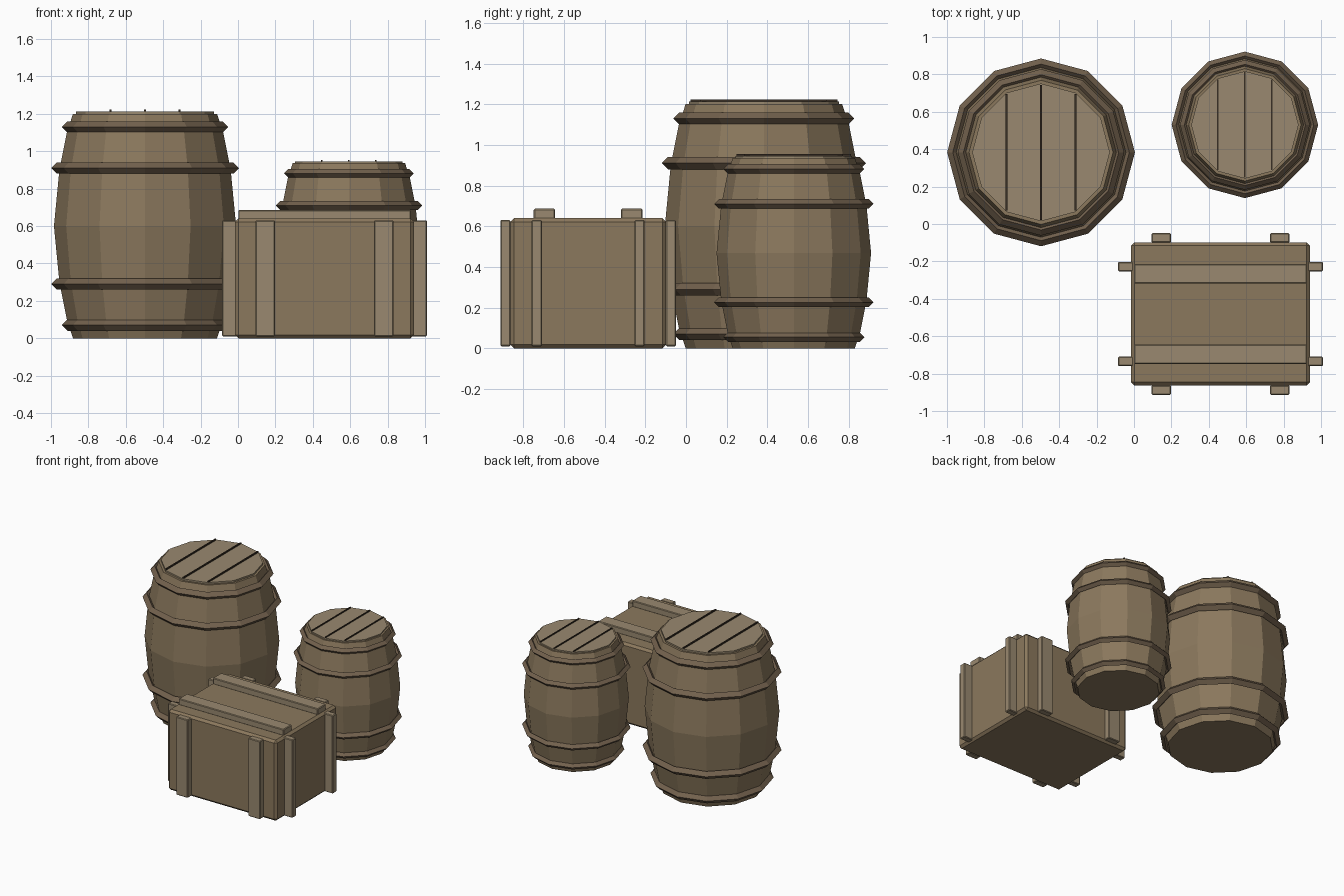
import bpy, bmesh
from math import cos, sin, tau, sqrt

if "Cube" in bpy.data.objects:
    bpy.data.objects.remove(bpy.data.objects["Cube"])

SIDES = 12


def material(name, rgb):
    m = bpy.data.materials.new(name)
    m.diffuse_color = (*rgb, 1)
    m.use_nodes = True
    m.node_tree.nodes["Principled BSDF"].inputs["Base Color"].default_value = m.diffuse_color
    return m


WOOD = material("wood", (0.26, 0.19, 0.11))
PALE = material("pale_wood", (0.32, 0.25, 0.16))
HOOP = material("hoop_brown", (0.17, 0.12, 0.075))
DARK = material("seam_dark", (0.04, 0.028, 0.018))


def finish(bm, name, mat, loc, scale=1.0):
    bmesh.ops.recalc_face_normals(bm, faces=bm.faces)
    me = bpy.data.meshes.new(name)
    bm.to_mesh(me)
    bm.free()
    me.materials.append(mat)
    ob = bpy.data.objects.new(name, me)
    ob.location = loc
    ob.scale = (scale,) * 3
    bpy.context.collection.objects.link(ob)
    return ob


def lathe(name, profile, mat, loc, scale, ring=False):
    """Spin (radius, z) points; a ring closes on itself, otherwise ends are capped."""
    bm = bmesh.new()
    rows = [[bm.verts.new((r * cos(tau * i / SIDES), r * sin(tau * i / SIDES), z))
             for i in range(SIDES)] for r, z in profile]
    pairs = list(zip(rows, rows[1:]))
    if ring:
        pairs.append((rows[-1], rows[0]))
    else:
        bm.faces.new(rows[0])
        bm.faces.new(rows[-1])
    for a, b in pairs:
        for i in range(SIDES):
            j = (i + 1) % SIDES
            bm.faces.new((a[i], a[j], b[j], b[i]))
    return finish(bm, name, mat, loc, scale)


def box(name, size, mat, loc, bevel=0.0, scale=1.0):
    bm = bmesh.new()
    bmesh.ops.create_cube(bm, size=1)
    bmesh.ops.scale(bm, vec=size, verts=bm.verts)
    if bevel:
        bmesh.ops.bevel(bm, geom=bm.edges[:], offset=bevel, segments=1, affect='EDGES')
    return finish(bm, name, mat, loc, scale)


def barrel(prefix, x, y, s):
    loc = (x, y, 0)
    # bulging staves, symmetric about mid height
    half = [(0.385, 0), (0.418, 0.1), (0.458, 0.3)]
    profile = half + [(0.487, 0.6)] + [(r, 1.2 - z) for r, z in reversed(half)]
    lathe(prefix + "_barrel_body", profile, WOOD, loc, s)
    # lid and plank seams
    lathe(prefix + "_barrel_lid", [(0.368, 1.18), (0.368, 1.213)], PALE, loc, s)
    for k in (-1, 0, 1):
        dx = 0.185 * k
        length = 2 * sqrt(0.366 ** 2 - dx ** 2) - 0.01
        box(f"{prefix}_lid_seam_{k + 2}", (0.01, length, 0.03), DARK,
            (x + dx * s, y, 1.208 * s), scale=s)
    # diamond-section hoops
    for n, (r, z) in enumerate([(0.415, 0.07), (0.472, 0.29), (0.472, 0.91), (0.415, 1.13)]):
        d = 0.03
        lathe(f"{prefix}_hoop_{n + 1}", [(r + d, z), (r, z + d), (r - d, z), (r, z - d)],
              HOOP, loc, s, ring=True)


barrel("large", -0.497, 0.383, 1.0)
barrel("small", 0.593, 0.53, 0.78)

# crate body
CX, CY = 0.4625, -0.481
box("crate_body", (0.957, 0.766, 0.64), WOOD, (CX, CY, 0.32), 0.018)

for i, sx in enumerate((-1, 1)):
    for j, sy in enumerate((-1, 1)):
        # upright battens on front and back
        box(f"front_back_batten_{i}{j}", (0.104, 0.05, 0.62), PALE,
            (CX + sx * 0.317, CY + sy * 0.407, 0.32), 0.005)
        # upright battens on the two ends
        box(f"end_batten_{i}{j}", (0.09, 0.05, 0.62), PALE,
            (CX + sx * 0.503, CY + sy * 0.253, 0.32), 0.005)
    # lid battens
    box(f"lid_batten_{i}", (0.922, 0.105, 0.05), PALE, (CX, CY + sx * 0.215, 0.661), 0.005)
